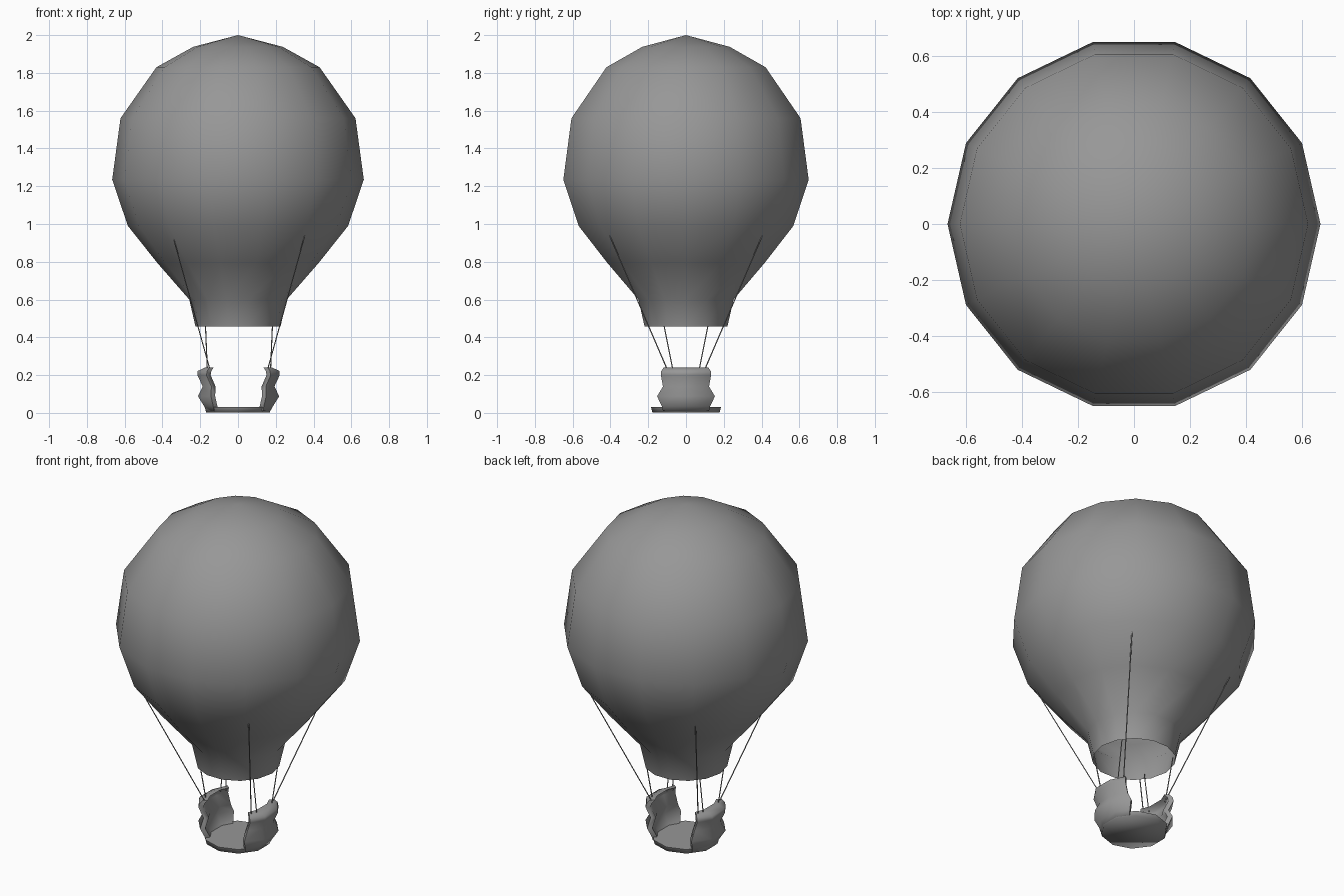
import bpy, math
from mathutils import Vector

if "Cube" in bpy.data.objects:
    bpy.data.objects.remove(bpy.data.objects["Cube"])

grey = bpy.data.materials.new("dark_grey")
grey.diffuse_color = (.31, .31, .31, 1)
grey.use_nodes = True
grey.node_tree.nodes["Principled BSDF"].inputs["Base Color"].default_value = grey.diffuse_color


def make(name, verts, faces, angle):
    me = bpy.data.meshes.new(name)
    me.from_pydata(verts, [], faces)
    me.materials.append(grey)
    ob = bpy.data.objects.new(name, me)
    bpy.context.collection.objects.link(ob)
    bpy.ops.object.select_all(action='DESELECT')
    ob.select_set(True)
    bpy.context.view_layer.objects.active = ob
    bpy.ops.object.mode_set(mode='EDIT')
    bpy.ops.mesh.select_all(action='SELECT')
    bpy.ops.mesh.normals_make_consistent(inside=False)
    bpy.ops.object.mode_set(mode='OBJECT')
    bpy.ops.object.shade_smooth_by_angle(angle=math.radians(angle))
    return ob


def bridge(rings, n):
    # quads between consecutive closed rings of n points
    return [(r * n + i, r * n + (i + 1) % n, (r + 1) * n + (i + 1) % n, (r + 1) * n + i)
            for r in range(rings - 1) for i in range(n)]


def lathe(profile, n, start=0.0):
    return [(r * math.cos(start + i * math.tau / n), r * math.sin(start + i * math.tau / n), z)
            for r, z in profile for i in range(n)]


# Envelope: 14-sided, open at the mouth
N = 14
prof = [(.225, .457), (.258, .60), (.428, .795), (.583, .99), (.666, 1.235),
        (.622, 1.56), (.432, 1.83), (.237, 1.938)]
v = lathe(prof, N) + [(0, 0, 2.0)]
f = bridge(len(prof), N)
last = (len(prof) - 1) * N
f += [(last + i, last + (i + 1) % N, len(v) - 1) for i in range(N)]
make("envelope", v, f, 80)

# Basket floor: 10-sided plate
v = lathe([(.178, .003), (.185, .03)], 10, math.pi / 2)
f = bridge(2, 10) + [tuple(range(10)), tuple(range(10, 20))]
make("basket_floor", v, f, 100)

# Basket walls: bulging curved panels (z, outer x, half width, inner end x)
rows = [(.01, .168, .122, .108), (.035, .182, .128, .112), (.088, .215, .153, .124),
        (.14, .190, .122, .122), (.20, .218, .133, .148), (.222, .216, .131, .144),
        (.24, .178, .118, .132)]
for side, label in ((-1, "left"), (1, "right")):
    v = []
    for z, x, w, e in rows:
        t = .025 if z > .23 else .035
        section = [(e + .022, -w), (x, -.45 * w), (x, .45 * w), (e + .022, w),
                   (e, w - .018), (x - t, .4 * w), (x - t, -.4 * w), (e, -w + .018)]
        v += [(side * px + .003, py, z) for px, py in section]
    f = bridge(len(rows), 8)
    for b in (0, 8 * (len(rows) - 1)):
        f += [(b + i, b + i + 1, b + 6 - i, b + 7 - i) for i in range(3)]
    make("basket_wall_" + label, v, f, 80)


# Ropes: thin six-sided rods between two points
def rope(name, a, b, r):
    a, b = Vector(a), Vector(b)
    q = (b - a).to_track_quat('Z', 'Y')
    ring = [q @ Vector((r * math.cos(i * math.tau / 6), r * math.sin(i * math.tau / 6), 0)) for i in range(6)]
    make(name, [p + c for p in (a, b) for c in ring],
         bridge(2, 6) + [tuple(range(6)), tuple(range(6, 12))], 70)


k = 0
for sx in (-1, 1):
    for sy in (-1, 1):
        k += 1
        rope(f"long_rope_{k}", (sx * .15 + .004, sy * .095, .22), (sx * .35 + .004, sy * .405, .94), .003)
        rope(f"short_rope_{k}", (sx * .167 + .005, sy * .068, .22), (sx * .178 + .005, sy * .12, .48), .003)
